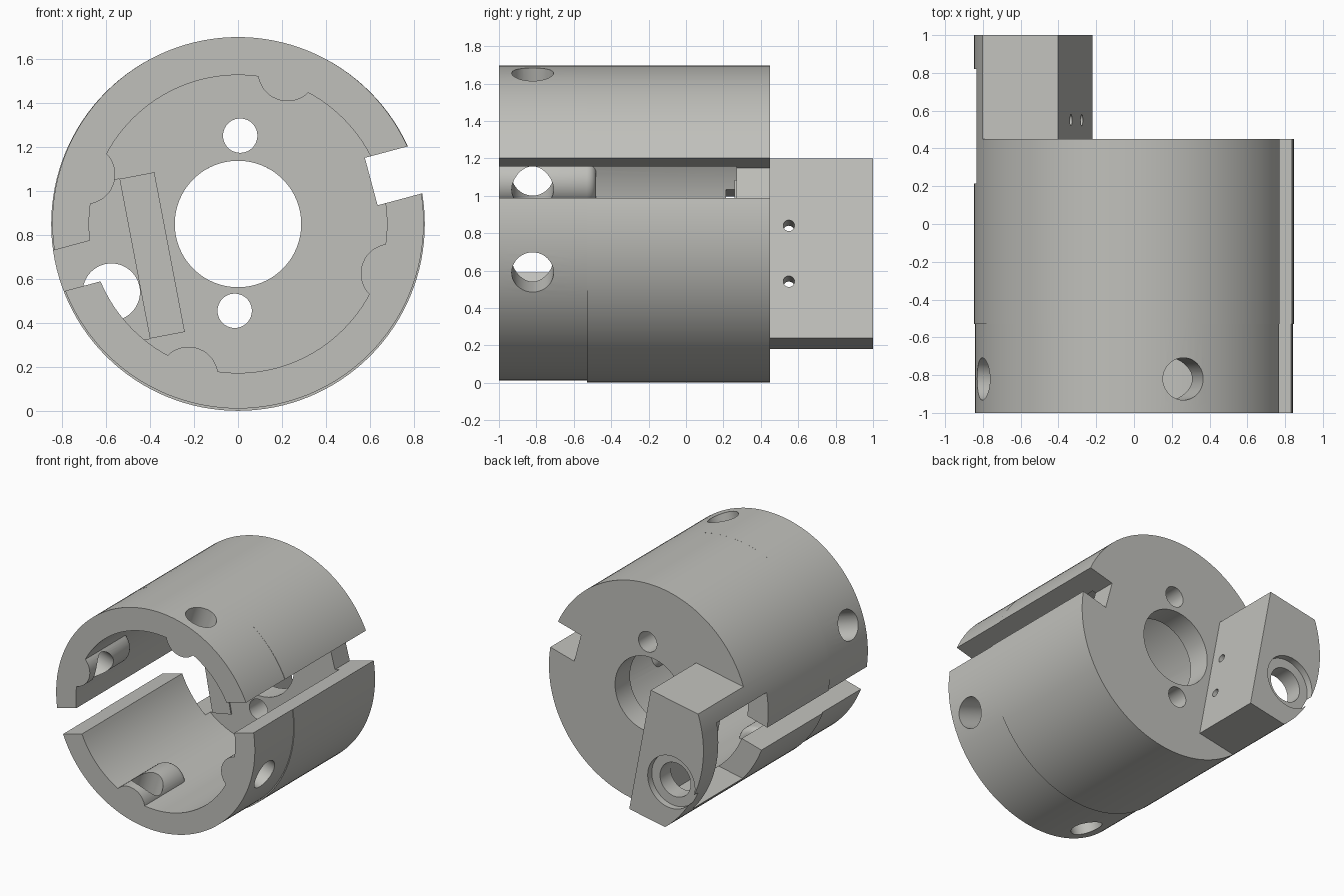
import bpy, bmesh, math
from mathutils import Matrix, Vector

if "Cube" in bpy.data.objects:
    bpy.data.objects.remove(bpy.data.objects["Cube"])

CZ = 0.849   # height of the cylinder axis
R = 0.848    # outer radius

grey = bpy.data.materials.new("light_grey")
grey.diffuse_color = (0.53, 0.53, 0.50, 1)
grey.use_nodes = True
grey.node_tree.nodes["Principled BSDF"].inputs["Base Color"].default_value = grey.diffuse_color


def finish(name, bm):
    me = bpy.data.meshes.new(name)
    bmesh.ops.recalc_face_normals(bm, faces=bm.faces)
    bm.to_mesh(me)
    bm.free()
    ob = bpy.data.objects.new(name, me)
    me.materials.append(grey)
    bpy.context.collection.objects.link(ob)
    return ob


def rod(name, x, z, r, y0, y1, seg=64, round_end=0):
    """Cylinder along y, with an optional rounded rim at y1."""
    bm = bmesh.new()
    bmesh.ops.create_cone(bm, cap_ends=True, segments=seg, radius1=r, radius2=r, depth=y1 - y0,
                          matrix=Matrix.Translation((x, (y0 + y1) / 2, z))
                          @ Matrix.Rotation(math.pi / 2, 4, 'X'))
    if round_end:
        rim = [e for e in bm.edges if all(v.co.y > y1 - 1e-4 for v in e.verts)]
        bmesh.ops.bevel(bm, geom=rim, offset=round_end, segments=5, profile=0.5, affect='EDGES')
    return finish(name, bm)


def frame(deg):
    """Axes: outward along the angle, along y, sideways; origin on the cylinder axis."""
    a = math.radians(deg)
    c, s = math.cos(a), math.sin(a)
    return Matrix(((c, 0, -s, 0), (0, 1, 0, 0), (s, 0, c, CZ), (0, 0, 0, 1)))


def box(name, deg, u, y, n):
    bm = bmesh.new()
    bmesh.ops.create_cube(bm, size=1)
    for v in bm.verts:
        v.co = frame(deg) @ Vector([a + (b - a) * (t + 0.5)
                                    for (a, b), t in zip((u, y, n), v.co)])
    return finish(name, bm)


def radial_rod(name, deg, u0, u1, y, n, r):
    """Cylinder pointing outward from the axis."""
    bm = bmesh.new()
    bmesh.ops.create_cone(bm, cap_ends=True, segments=40, radius1=r, radius2=r, depth=u1 - u0,
                          matrix=frame(deg) @ Matrix.Translation(((u0 + u1) / 2, y, n))
                          @ Matrix.Rotation(math.pi / 2, 4, 'Y'))
    return finish(name, bm)


def combine(ob, other, op):
    m = ob.modifiers.new(op.lower(), 'BOOLEAN')
    m.operation, m.solver, m.object = op, 'EXACT', other
    bpy.context.view_layer.update()
    dg = bpy.context.evaluated_depsgraph_get()
    me = bpy.data.meshes.new_from_object(ob.evaluated_get(dg))
    ob.modifiers.clear()
    ob.data = me
    bpy.data.objects.remove(other)


# main drum, with a very slightly narrower front section
body = rod("slotted_housing", 0, CZ, R, -0.53, 0.45, 128)
combine(body, rod("front_section", 0, CZ + 0.0055, 0.843, -1, -0.5, 128), 'UNION')

# rear bracket block, trimmed to the drum's outline
TILT = 10.8
block = box("bracket", TILT, (-1, -0.329), (0.4, 1), (-0.558, 0.419))
combine(block, rod("trim", 0, CZ, R, 0.3, 1.2, 128), 'INTERSECT')
combine(body, block, 'UNION')

# bore that leaves four round-ended bosses standing
BOSSES = (72, 162, 252, 342)
bore = rod("bore", 0, CZ, 0.676, -1.1, 0.27, 128)
for deg in BOSSES:
    c = frame(deg) @ Vector((0.728, 0, 0))
    combine(bore, rod("boss", c.x, c.z, 0.135, -1.2, -0.48, 48, 0.05), 'DIFFERENCE')
combine(body, bore, 'DIFFERENCE')

# raised strip on the back wall beside the bracket pocket
combine(body, box("strip", TILT, (-0.49, -0.329), (0.26, 0.3), (-0.436, 0.302)), 'UNION')

# bracket pocket, side slots, holes
cuts = [
    box("pocket", TILT, (-1, -0.49), (0.215, 0.82), (-0.436, 0.302)),
    box("left_slot", 15, (-1, -0.55), (-1.1, 0.23), (-0.09, 0.101)),
    box("right_slot", 15, (0.634, 1), (-1.1, 0.6), (-0.082, 0.141)),
    rod("centre_hole", 0, CZ, 0.287, 0.1, 0.6, 80),
    rod("upper_hole", 0.01, 1.25, 0.078, 0.1, 0.6, 40),
    rod("lower_hole", -0.015, 0.455, 0.078, 0.1, 0.6, 40),
    rod("bearing_hole", -0.575, 0.54, 0.13, 0.7, 1.1),
    rod("bearing_seat", -0.575, 0.54, 0.2, 0.95, 1.1),
]
cuts += [radial_rod("boss_hole", d, 0.5, 1, -0.82, 0, 0.112) for d in BOSSES]
cuts += [radial_rod("screw_hole", TILT, -0.55, -0.25, 0.55, n, 0.03) for n in (0.054, -0.25)]
for cut in cuts:
    combine(body, cut, 'DIFFERENCE')

# one colour, smooth curves with sharp edges
body.data.materials.clear()
body.data.materials.append(grey)
for p in body.data.polygons:
    p.material_index = 0
bpy.ops.object.select_all(action='DESELECT')
body.select_set(True)
bpy.context.view_layer.objects.active = body
bpy.ops.object.shade_smooth_by_angle(angle=math.radians(30))
